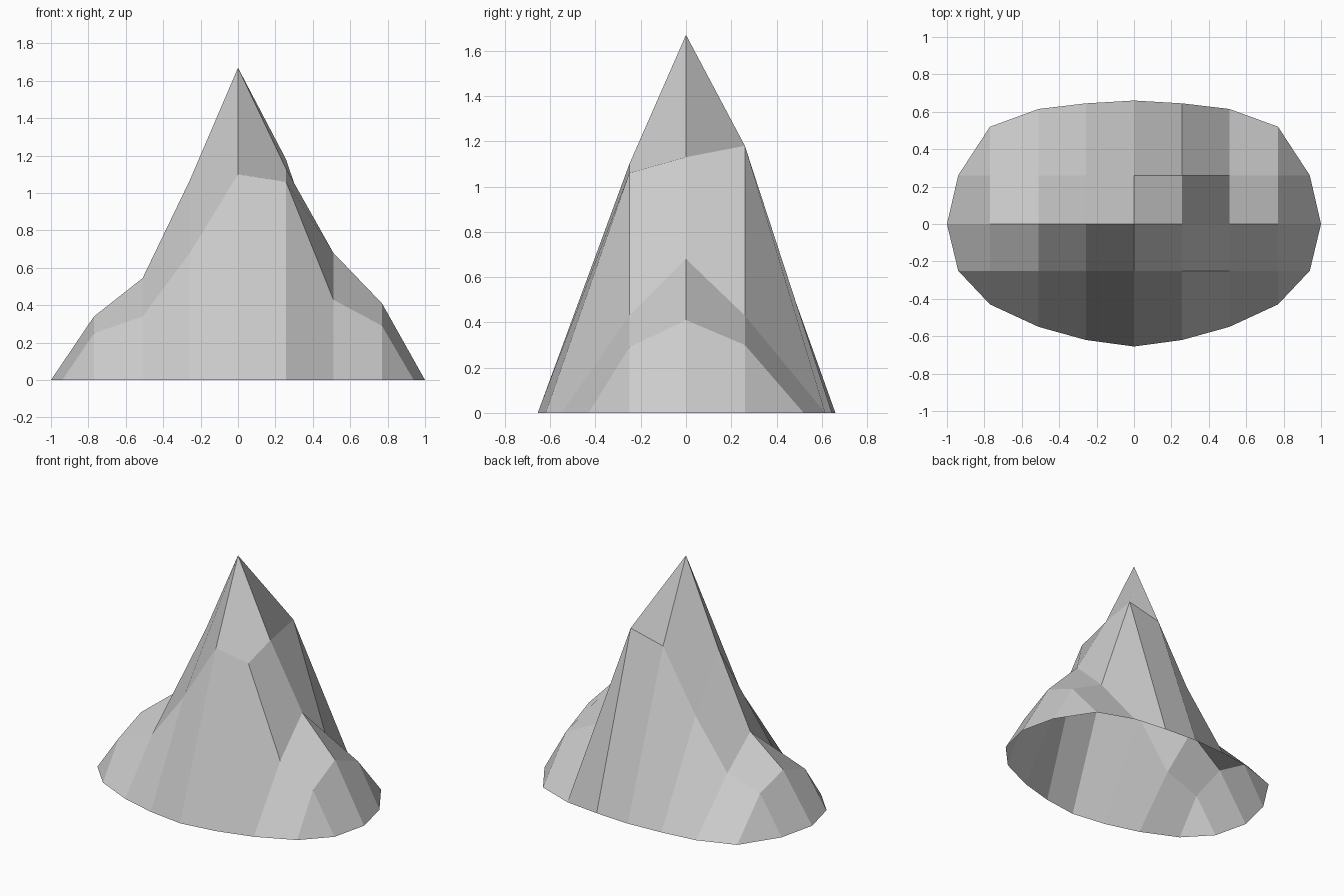
import bpy
import bmesh

# Remove the default object only
default_object = bpy.data.objects.get("Cube")
if default_object:
    bpy.data.objects.remove(default_object, do_unlink=True)


def make_material(name, colour):
    material = bpy.data.materials.new(name)
    material.use_nodes = True
    material.diffuse_color = colour
    shader = material.node_tree.nodes["Principled BSDF"]
    shader.inputs["Base Color"].default_value = colour
    return material


# Column positions, and the heights of the three inner ridges from left to right
columns = [-0.77, -0.51, -0.257, 0, 0.257, 0.51, 0.77]
ridges = {
    -0.25: [0.25, 0.34, 0.68, 1.10, 1.06, 0.43, 0.29],
    0: [0.34, 0.545, 1.07, 1.67, 1.13, 0.68, 0.41],
    0.26: [0.27, 0.345, 0.69, 1.12, 1.18, 0.43, 0.30],
}

# Half outlines of the foot, mirrored across the middle column
front_half = [-0.43, -0.55, -0.62, -0.655]
back_half = [0.52, 0.615, 0.645, 0.66]


def mirrored(half):
    return half + half[-2::-1]


def foot_row(bm, half):
    return [bm.verts.new((x, y, 0)) for x, y in zip(columns, mirrored(half))]


def ridge_row(bm, y, heights):
    return [bm.verts.new((x, y, z)) for x, z in zip(columns, heights)]


def build_mountain():
    bm = bmesh.new()

    # Rows run from the front foot over the ridges to the back foot
    rows = [foot_row(bm, front_half)]
    rows += [ridge_row(bm, y, heights) for y, heights in ridges.items()]
    rows.append(foot_row(bm, back_half))

    # Rock facets between neighbouring rows
    for near, far in zip(rows, rows[1:]):
        for i in range(len(columns) - 1):
            bm.faces.new((near[i], near[i + 1], far[i + 1], far[i]))

    # Rounded ends of the foot on both sides
    for side, end in ((-1, 0), (1, -1)):
        tips = [bm.verts.new((side * (0.94 if y else 1), y, 0)) for y in ridges]
        inner = [row[end] for row in rows]
        faces = [(inner[0], tips[0], inner[1]), (inner[3], tips[2], inner[4])]
        for i in range(2):
            faces.append((inner[i + 1], tips[i], tips[i + 1], inner[i + 2]))
        for corners in faces:
            bm.faces.new(corners if side > 0 else corners[::-1])

    mesh = bpy.data.meshes.new("mountain")
    bm.to_mesh(mesh)
    bm.free()
    mesh.materials.append(make_material("stone grey", (0.6, 0.6, 0.6, 1)))
    mountain = bpy.data.objects.new("mountain", mesh)
    bpy.context.collection.objects.link(mountain)


build_mountain()
